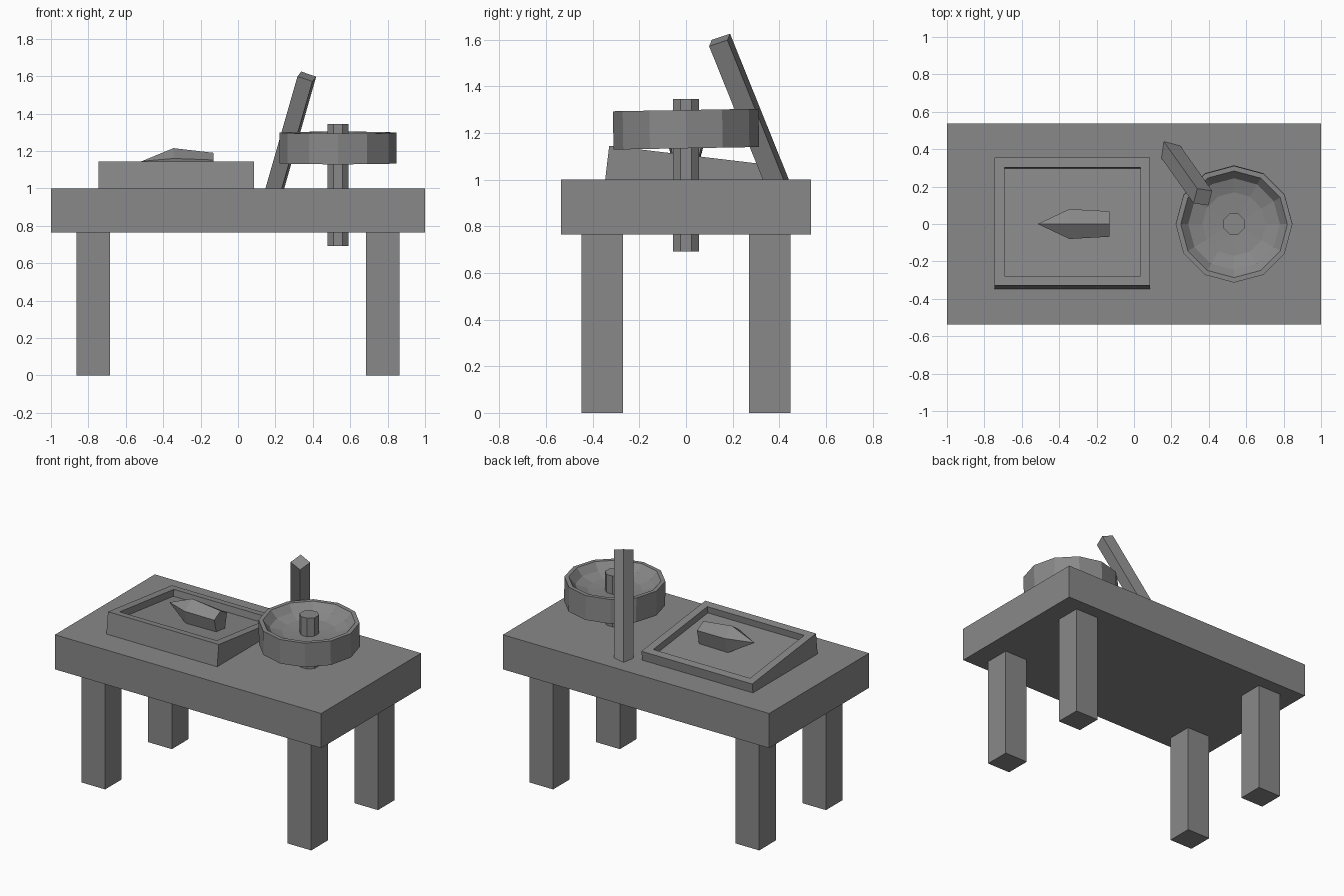
import bpy, bmesh, math
from mathutils import Matrix, Vector

if "Cube" in bpy.data.objects:
    bpy.data.objects.remove(bpy.data.objects["Cube"])

grey = bpy.data.materials.new("plain_grey")
grey.diffuse_color = (0.25, 0.25, 0.25, 1)
grey.use_nodes = True
grey.node_tree.nodes["Principled BSDF"].inputs["Base Color"].default_value = grey.diffuse_color


def finish(name, bm):
    bmesh.ops.recalc_face_normals(bm, faces=bm.faces)
    me = bpy.data.meshes.new(name)
    bm.to_mesh(me)
    bm.free()
    me.materials.append(grey)
    ob = bpy.data.objects.new(name, me)
    bpy.context.collection.objects.link(ob)
    return ob


def box_bm(size):
    bm = bmesh.new()
    bmesh.ops.create_cube(bm, size=1)
    bmesh.ops.scale(bm, vec=size, verts=bm.verts)
    return bm


def box(name, centre, size):
    ob = finish(name, box_bm(size))
    ob.location = centre
    return ob


def lathe(name, profile, sides, turn=0.0):
    """Revolve (radius, z) points; a zero radius closes on the axis."""
    bm = bmesh.new()
    rings = []
    for r, z in profile:
        if r == 0:
            rings.append([bm.verts.new((0, 0, z))] * sides)
        else:
            rings.append([bm.verts.new((r * math.cos(a), r * math.sin(a), z))
                          for a in (turn + math.tau * i / sides for i in range(sides))])
    for lo, hi in zip(rings, rings[1:]):
        for i in range(sides):
            j = (i + 1) % sides
            quad = list(dict.fromkeys((lo[i], lo[j], hi[j], hi[i])))
            bm.faces.new(quad)
    return finish(name, bm)


# Table top and legs
box("table_top", (0, 0, 0.8825), (2, 1.072, 0.235))
for sx, xn in ((-1, "left"), (1, "right")):
    for sy, yn in ((-1, "front"), (1, "back")):
        box(f"{yn}_{xn}_leg", (sx * 0.774, sy * 0.358, 0.3835), (0.178, 0.178, 0.767))

# Tilted tray with recessed top, sunk into the table
bm = box_bm((0.832, 0.689, 0.2))
bmesh.ops.translate(bm, vec=(0, 0, -0.1), verts=bm.verts)
bm.faces.ensure_lookup_table()
top = max(bm.faces, key=lambda f: f.calc_center_median().z)
bmesh.ops.inset_region(bm, faces=[top], thickness=0.074)
inner = max((f for f in bm.faces if abs(f.normal.z) > 0.9),
            key=lambda f: (round(f.calc_center_median().z, 4), -f.calc_area() if f != top else 1))
ret = bmesh.ops.extrude_discrete_faces(bm, faces=[inner])
floor = ret["faces"][0]
floor_verts = list(floor.verts)
# the discrete copy becomes the floor; bridge it to the rim with walls
bmesh.ops.translate(bm, vec=(0, 0, -0.045), verts=floor_verts)
tray = finish("tray", bm)
tray.location = (-0.33, 0.013, 1.104)
tray.rotation_euler = (math.radians(-6.8), 0, 0)

# Pointed faceted blank lying in the tray
bm = bmesh.new()
tip = bm.verts.new((-0.515, 0, 1.145))
sections = []
for x, zt, w, zs, wb in ((-0.345, 1.215, 0.08, 1.16, 0.05), (-0.13, 1.19, 0.068, 1.152, 0.045)):
    sections.append([bm.verts.new(p) for p in (
        (x, 0, zt), (x, w, zs), (x, wb, 1.05), (x, -wb, 1.05), (x, -w, zs))])
mid, end = sections
for i in range(5):
    j = (i + 1) % 5
    bm.faces.new((tip, mid[i], mid[j]))
    bm.faces.new((mid[i], end[i], end[j], mid[j]))
bm.faces.new(end)
finish("pointed_blank", bm)

# Dished wheel, very slightly tilted, on an octagonal shaft
wheel = lathe("dished_wheel", [
    (0, -0.082), (0.312, -0.082), (0.312, 0.082), (0.285, 0.082),
    (0.245, 0.035), (0.17, 0.012), (0, 0.0)], 12)
wheel.location = (0.535, 0, 1.216)
wheel.rotation_euler = (math.radians(1), 0, 0)
shaft = lathe("wheel_shaft", [(0, 0.692), (0.061, 0.692), (0.061, 1.345), (0, 1.345)],
              8, math.pi / 8)
shaft.location = (0.535, 0, 0)

# Leaning handle
axis = Vector((0.286, -0.403, 1))
base = Vector((0.197, 0.385, 1)) - axis * 0.1
length = axis.length * 0.698
zdir = axis.normalized()
xdir = Vector((0.97, -0.25, 0))
xdir = (xdir - zdir * xdir.dot(zdir)).normalized()
ydir = zdir.cross(xdir)
handle = finish("leaning_handle", box_bm((0.085, 0.085, length)))
rot = Matrix((xdir, ydir, zdir)).transposed().to_4x4()
handle.matrix_world = Matrix.Translation(base + zdir * length / 2) @ rot
